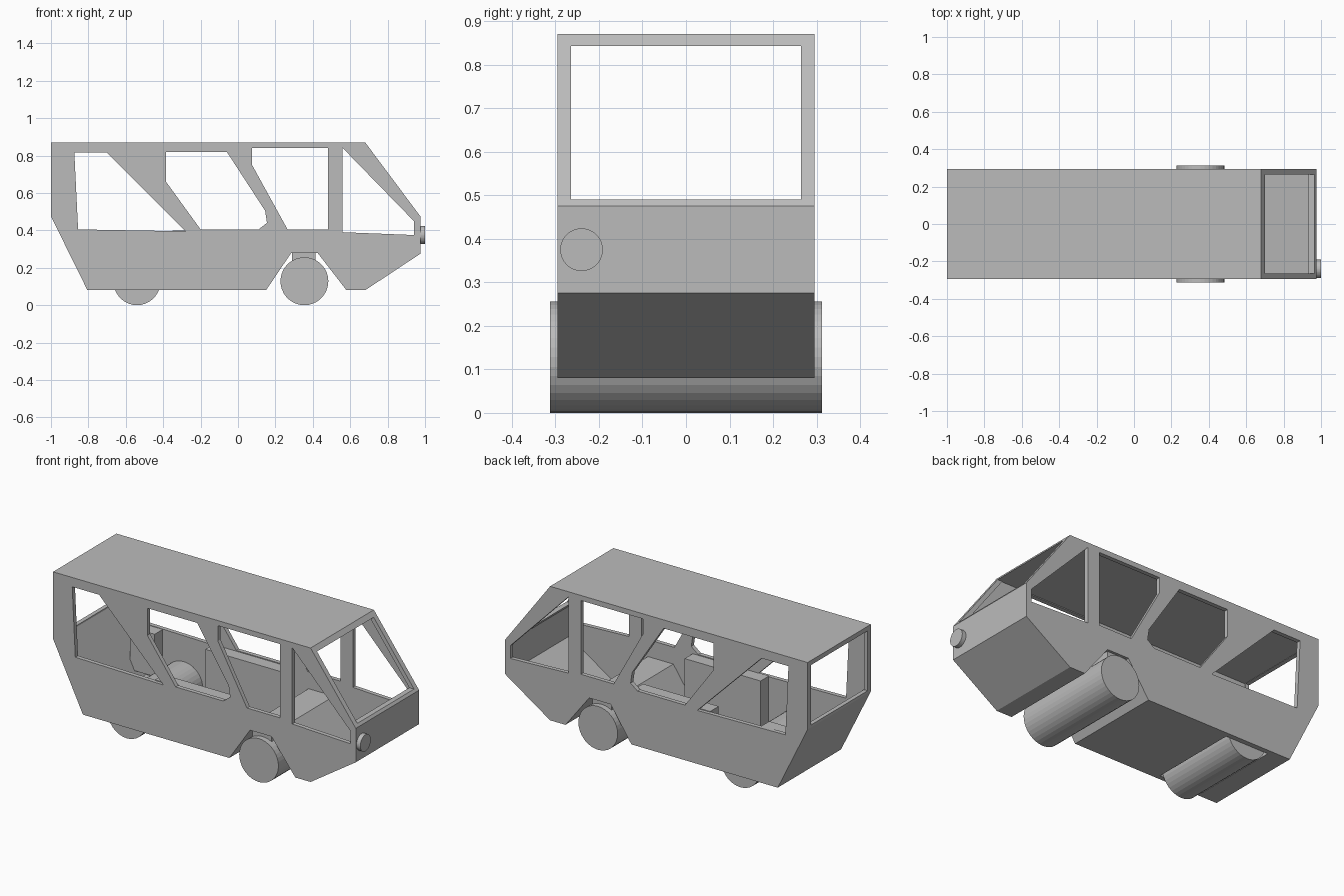
import bpy, bmesh, math
from mathutils import Vector

if "Cube" in bpy.data.objects:
    bpy.data.objects.remove(bpy.data.objects["Cube"])

grey = bpy.data.materials.new("plain grey")
grey.diffuse_color = (0.5, 0.5, 0.5, 1)
grey.use_nodes = True
grey.node_tree.nodes["Principled BSDF"].inputs["Base Color"].default_value = grey.diffuse_color


def prism(name, pts, y0, y1):
    """Extrude an x-z outline from y0 to y1."""
    bm = bmesh.new()
    face = bm.faces.new([bm.verts.new((x, y0, z)) for x, z in pts])
    ext = bmesh.ops.extrude_face_region(bm, geom=[face])
    bmesh.ops.translate(bm, vec=(0, y1 - y0, 0),
                        verts=[v for v in ext["geom"] if isinstance(v, bmesh.types.BMVert)])
    bmesh.ops.recalc_face_normals(bm, faces=bm.faces)
    me = bpy.data.meshes.new(name)
    bm.to_mesh(me)
    bm.free()
    me.materials.append(grey)
    ob = bpy.data.objects.new(name, me)
    bpy.context.collection.objects.link(ob)
    return ob


def box(name, x0, x1, y0, y1, z0, z1):
    return prism(name, [(x0, z0), (x1, z0), (x1, z1), (x0, z1)], y0, y1)


def inset(pts, d):
    """Offset a clockwise outline inwards by d."""
    out = []
    for i, p in enumerate(pts):
        a, b, c = Vector(pts[i - 1]), Vector(p), Vector(pts[(i + 1) % len(pts)])
        u, v = (b - a).normalized(), (c - b).normalized()
        n1, n2 = Vector((u.y, -u.x)), Vector((v.y, -v.x))
        out.append(tuple(b + (n1 + n2) * d / (1 + n1.dot(n2))))
    return out


def cut(target, cutter):
    cutter.hide_render = True
    cutter.hide_viewport = True
    cutter.display_type = 'WIRE'
    m = target.modifiers.new(cutter.name, 'BOOLEAN')
    m.operation = 'DIFFERENCE'
    m.solver = 'EXACT'
    m.object = cutter


def cylinder(name, loc, r, depth, rot):
    bpy.ops.mesh.primitive_cylinder_add(vertices=36, radius=r, depth=depth,
                                        location=loc, rotation=rot)
    ob = bpy.context.object
    ob.name = name
    ob.data.materials.append(grey)
    return ob


# Hollow body shell with a front wheel arch
outline = [(-1, .475), (-1, .87), (.68, .87), (.975, .475), (.975, .275), (.68, .08),
           (.58, .08), (.425, .28), (.285, .28), (.15, .08), (-.805, .08)]
body = prism("body_shell", outline, -.295, .295)
cut(body, prism("cabin_cutter", inset(outline, .025), -.27, .27))

# Side windows, cut through both sides
windows = [
    [(-.875, .815), (-.7, .815), (-.28, .395), (-.855, .405)],
    [(-.385, .82), (-.06, .82), (.145, .505), (.155, .44), (.11, .405), (-.2, .405), (-.385, .66)],
    [(.075, .84), (.48, .84), (.48, .405), (.265, .405), (.075, .75)],
    [(.56, .84), (.94, .45), (.94, .375), (.56, .39)],
]
for i, w in enumerate(windows):
    cut(body, prism(f"side_window_cutter_{i}", w, -.4, .4))

# Windscreen and rear window, then the rear wheel slot in the floor
cut(body, box("end_window_cutter", -1.2, 1.2, -.264, .264, .49, .843))
cut(body, box("wheel_slot_cutter", -.68, -.40, -.266, .266, .0, .2))

# Roller wheels
lie = (math.pi / 2, 0, 0)
cylinder("front_wheel", (.355, 0, .128), .128, .626, lie)
cylinder("rear_wheel", (-.54, 0, .125), .125, .53, lie)

# Wheel mount above the front roller
box("front_wheel_mount", .29, .415, -.28, .28, .2, .285)

# Benches along the walls and a small locker at the back
for s, side in ((-1, "right"), (1, "left")):
    box(f"{side}_bench", -.35, .145, min(s * .195, s * .275), max(s * .195, s * .275), .1, .40)
box("rear_locker", -.84, -.68, .195, .275, .15, .40)

# Single headlamp
cylinder("headlamp", (.985, -.24, .375), .049, .03, (0, math.pi / 2, 0))
